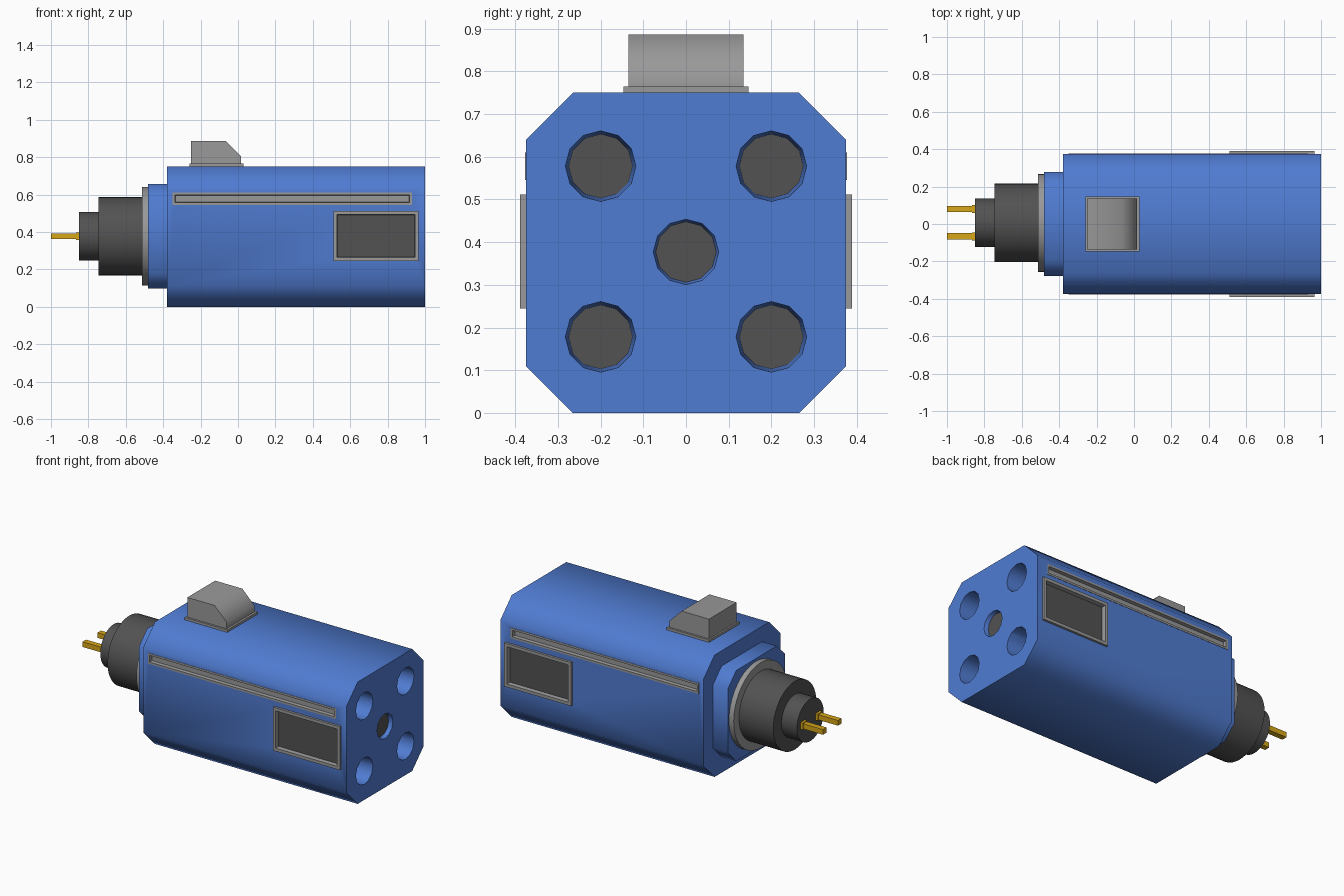
import bpy, bmesh, math
from mathutils import Matrix, Vector

if "Cube" in bpy.data.objects:
    bpy.data.objects.remove(bpy.data.objects["Cube"])


def material(name, rgb):
    m = bpy.data.materials.new(name)
    m.diffuse_color = (*rgb, 1)
    m.use_nodes = True
    m.node_tree.nodes["Principled BSDF"].inputs["Base Color"].default_value = m.diffuse_color
    return m


BLUE = material("blue paint", (0.08, 0.20, 0.64))
GREY = material("grey metal", (0.32, 0.32, 0.32))
DARK = material("dark rubber", (0.085, 0.085, 0.085))
GOLD = material("gold", (0.68, 0.38, 0.01))
CZ = 0.377  # height of the main axis


def finish(bm, name, *mats, smooth=50):
    bmesh.ops.recalc_face_normals(bm, faces=bm.faces)
    me = bpy.data.meshes.new(name)
    bm.to_mesh(me)
    bm.free()
    ob = bpy.data.objects.new(name, me)
    bpy.context.collection.objects.link(ob)
    for m in mats:
        me.materials.append(m)
    if smooth:
        shade(ob, smooth)
    return ob


def shade(ob, angle):
    bpy.ops.object.select_all(action='DESELECT')
    ob.select_set(True)
    bpy.context.view_layer.objects.active = ob
    bpy.ops.object.shade_smooth_by_angle(angle=math.radians(angle))


def prism(name, pts, move, mat, smooth=50):
    """Extrude a closed outline of 3D points along a vector."""
    bm = bmesh.new()
    f = bm.faces.new([bm.verts.new(p) for p in pts])
    r = bmesh.ops.extrude_face_region(bm, geom=[f], use_keep_orig=True)
    bmesh.ops.translate(bm, vec=move, verts=[g for g in r["geom"] if isinstance(g, bmesh.types.BMVert)])
    return finish(bm, name, *mat, smooth=smooth)


def octagon(x, half, chamfer, cz):
    a, b = half, half - chamfer
    ring = [(a, -b), (a, b), (b, a), (-b, a), (-a, b), (-a, -b), (-b, -a), (b, -a)]
    return [(x, y, z + cz) for y, z in ring]


def add_box(bm, lo, hi):
    lo, hi = Vector(lo), Vector(hi)
    mat = Matrix.Translation((lo + hi) / 2) @ Matrix.Diagonal((*[abs(c) for c in hi - lo], 1))
    return bmesh.ops.create_cube(bm, size=1, matrix=mat)["verts"]


def add_cone(bm, x0, x1, r0, r1, y, z, sides):
    mat = Matrix.Translation(((x0 + x1) / 2, y, z)) @ Matrix.Rotation(math.pi / 2, 4, 'Y')
    return bmesh.ops.create_cone(bm, cap_ends=True, segments=sides, radius1=r0, radius2=r1,
                                 depth=x1 - x0, matrix=mat)["verts"]


def box(name, lo, hi, mat):
    bm = bmesh.new()
    add_box(bm, lo, hi)
    return finish(bm, name, mat, smooth=0)


def cylinder(name, x0, x1, r, y, mat):
    bm = bmesh.new()
    add_cone(bm, x0, x1, r, r, y, CZ, 40)
    return finish(bm, name, mat)


# side panels: x0, x1, z0, z1, outer y, rim width, recess depth, floor slot
PANELS = {
    "side_rail": (-0.35, 0.93, 0.545, 0.61, 0.377, 0.017, 0.02, 0),
    "side_window": (0.51, 0.965, 0.245, 0.512, 0.389, 0.027, 0.025, 1),
}

# main body
body = prism("body", octagon(-0.38, 0.375, 0.11, 0.375), (1.38, 0, 0), (BLUE, DARK), smooth=0)

# cutter: end sockets and pockets behind the side panels
bm = bmesh.new()
sockets = [(y, z, 0.083, 0.2) for y in (-0.2, 0.2) for z in (0.178, 0.578)] + [(0, CZ, 0.079, 0.025)]
for y, z, r, depth in sockets:
    vs = add_cone(bm, 1 - depth, 1.01, r - 0.008, r, y, z, 12)
    for f in {f for v in vs for f in v.link_faces}:
        if f.normal.x < -0.9 or f.calc_center_median().x < 1 - depth + 1e-4:
            f.material_index = 1
for x0, x1, z0, z1, yo, rim, depth, slot in PANELS.values():
    e = rim * 0.5
    for s in (-1, 1):
        add_box(bm, (x0 + e, s * 0.335, z0 + e), (x1 - e, s * 0.42, z1 - e))
cutter = finish(bm, "body_cutter", BLUE, DARK, smooth=0)
cutter.hide_render = True
mod = body.modifiers.new("cuts", 'BOOLEAN')
mod.operation = 'DIFFERENCE'
mod.solver = 'EXACT'
mod.object = cutter
bpy.context.view_layer.objects.active = body
bpy.ops.object.modifier_apply(modifier=mod.name)
bpy.data.objects.remove(cutter)
shade(body, 50)

# framed, recessed panels on both sides
for name, (x0, x1, z0, z1, yo, rim, depth, slot) in PANELS.items():
    for s, side in ((-1, "front"), (1, "back")):
        bm = bmesh.new()
        add_box(bm, (x0, s * 0.34, z0), (x1, s * yo, z1))
        bm.normal_update()
        face = max(bm.faces, key=lambda f: f.calc_center_median().y * s)
        bmesh.ops.inset_region(bm, faces=[face], thickness=rim)
        bmesh.ops.inset_region(bm, faces=[face], thickness=0.004)
        bmesh.ops.translate(bm, vec=(0, -s * depth, 0), verts=face.verts)
        face.material_index = slot
        finish(bm, f"{name}_{side}", GREY, DARK, smooth=0)

# top sight: plate and sloped block
box("top_plate", (-0.26, -0.147, 0.745), (0.03, 0.147, 0.765), GREY)
outline = [(-0.25, 0.76), (0.017, 0.76), (0.017, 0.805), (-0.065, 0.886), (-0.25, 0.886)]
prism("top_block", [(x, -0.135, z) for x, z in outline], (0, 0.27, 0), (GREY,))

# plug end: flange, ring, two dark collars
prism("rear_flange", octagon(-0.48, 0.279, 0.082, CZ), (0.11, 0, 0), (BLUE,))
cylinder("ring", -0.512, -0.475, 0.262, 0.006, GREY)
cylinder("large_collar", -0.745, -0.505, 0.21, 0.006, DARK)
cylinder("small_collar", -0.85, -0.74, 0.13, 0.006, DARK)

# contact pins with small feet
for n, y in (("front", -0.066), ("back", 0.08)):
    box(f"pin_{n}", (-1.0, y - 0.017, CZ - 0.016), (-0.84, y + 0.017, CZ + 0.016), GOLD)
    box(f"pin_foot_{n}", (-0.866, y - 0.021, CZ - 0.021), (-0.84, y + 0.021, CZ + 0.021), GOLD)
